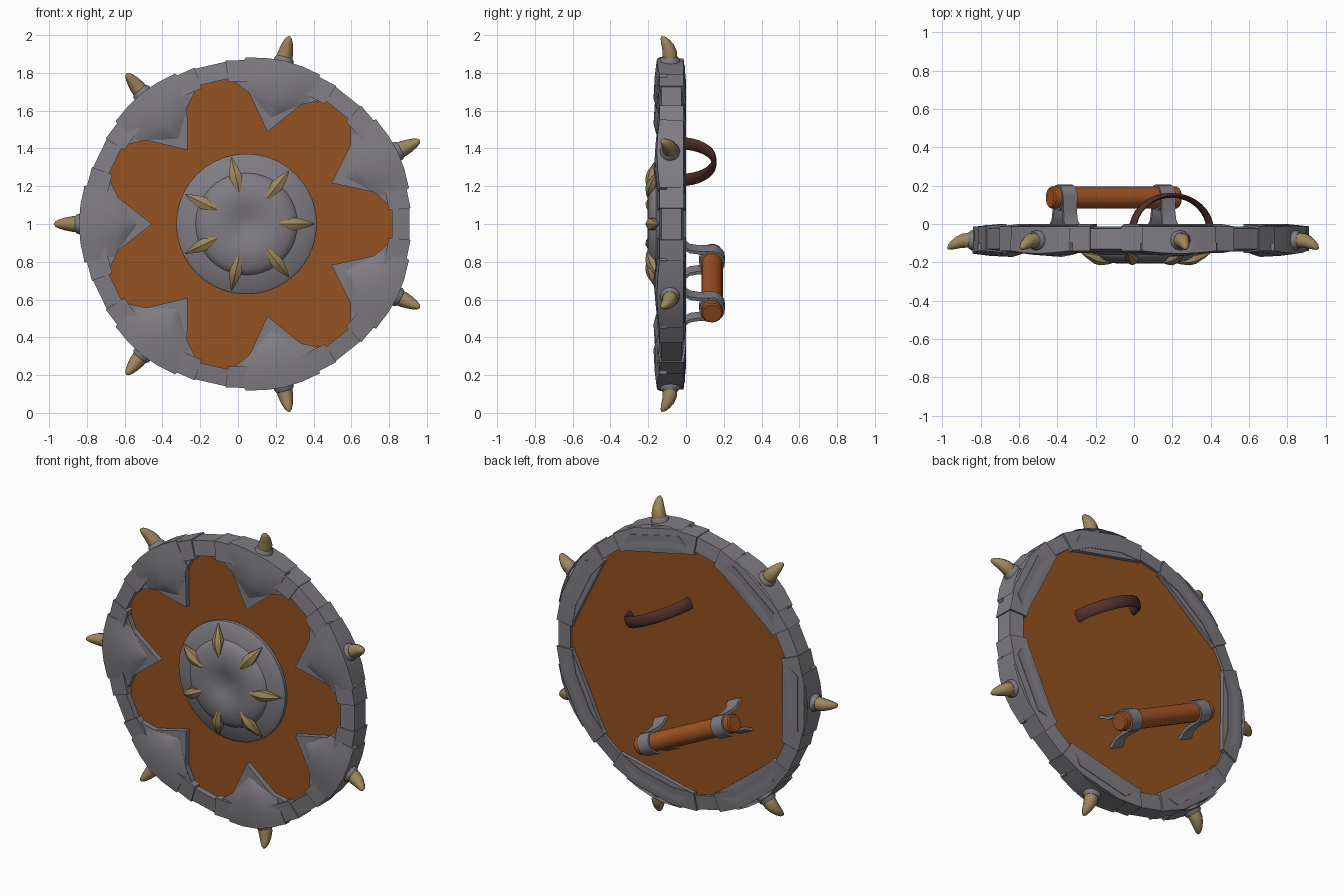
import bpy, bmesh, math
from mathutils import Vector, Matrix

if "Cube" in bpy.data.objects:
    bpy.data.objects.remove(bpy.data.objects["Cube"])

CX, CZ, N = 0.045, 1.0, 7
STEP = 360 / N


def material(name, rgb):
    m = bpy.data.materials.new(name)
    m.diffuse_color = (*rgb, 1)
    m.use_nodes = True
    m.node_tree.nodes["Principled BSDF"].inputs["Base Color"].default_value = m.diffuse_color
    return m


STEEL = material("grey_steel", (0.215, 0.205, 0.225))
WOOD = material("brown_wood", (0.30, 0.085, 0.015))
GRIP = material("orange_wood", (0.34, 0.085, 0.018))
HORN = material("tan_horn", (0.34, 0.24, 0.11))
LEATHER = material("dark_leather", (0.085, 0.03, 0.026))


def pol(r, deg, y):
    a = math.radians(deg)
    return Vector((CX + r * math.cos(a), y, CZ + r * math.sin(a)))


def build(name, verts, faces, mat, smooth=None):
    bm = bmesh.new()
    vs = [bm.verts.new(v) for v in verts]
    for f in faces:
        bm.faces.new([vs[i] for i in f])
    bmesh.ops.remove_doubles(bm, verts=bm.verts, dist=1e-5)
    bmesh.ops.recalc_face_normals(bm, faces=bm.faces)
    me = bpy.data.meshes.new(name)
    bm.to_mesh(me)
    bm.free()
    me.materials.append(mat)
    ob = bpy.data.objects.new(name, me)
    bpy.context.collection.objects.link(ob)
    if smooth:
        bpy.ops.object.select_all(action='DESELECT')
        ob.select_set(True)
        bpy.context.view_layer.objects.active = ob
        bpy.ops.object.shade_smooth_by_angle(angle=math.radians(smooth))
    return ob


def loft(name, rings, mat, smooth=None, closed=False):
    """Skin a list of equal-length rings, capping the ends unless closed."""
    n, m = len(rings[0]), len(rings)
    verts = [v for r in rings for v in r]
    faces = []
    for i in range(m if closed else m - 1):
        j = (i + 1) % m
        for k in range(n):
            l = (k + 1) % n
            faces.append((i * n + k, i * n + l, j * n + l, j * n + k))
    if not closed:
        faces += [tuple(range(n)), tuple(range((m - 1) * n, m * n))]
    return build(name, verts, faces, mat, smooth)


def circle(c, u, v, ru, rv, n):
    return [c + u * ru * math.cos(2 * math.pi * k / n) + v * rv * math.sin(2 * math.pi * k / n)
            for k in range(n)]


def arc_block(name, angles, r_in, r_out, y0, y1):
    """Rim piece: rectangular section swept through the given angles."""
    loft(name, [[pol(r_in, a, y0), pol(r_out, a, y0 + 0.012), pol(r_out, a, y1 - 0.012),
                 pol(r_in, a, y1)] for a in angles], STEEL)


Y = Vector((0, 1, 0))

# wooden board
loft("board", [[pol(0.80, k * 7.5, y) for k in range(48)] for y in (-0.105, -0.03)], WOOD)

# domed boss with a dent in the middle
profile = [(0.372, -0.10), (0.372, -0.125), (0.355, -0.137), (0.27, -0.158), (0.262, -0.172),
           (0.235, -0.188), (0.19, -0.201), (0.14, -0.205), (0.09, -0.195), (0.045, -0.183), (0.012, -0.178)]
loft("boss", [[pol(r, k * 9, y) for k in range(40)] for r, y in profile], STEEL, 35)

for i in range(N):
    a = 180 + i * STEP          # plate direction
    g = i * STEP                # direction between plates

    # rim sections
    arc_block(f"rim_link_{i}", [g - 8, g - 5.6, g + 5.6, g + 8], 0.775, 0.866, -0.143, -0.012)
    arc_block(f"rim_band_{i}", [a - 20.2, a - 9, a + 9, a + 20.2], 0.757, 0.872, -0.152, 0.0)
    # straight inner lip on the back
    pts = [(0.76, -20), (0.74, -14), (0.735, 14), (0.76, 20), (0.84, 12), (0.84, -12)]
    loft(f"rim_back_lip_{i}", [[pol(r, a + d, y) for r, d in pts] for y in (-0.045, -0.004)], STEEL)

    rad = Vector((math.cos(math.radians(a)), 0, math.sin(math.radians(a))))
    tan = rad.cross(Y)
    mid = Vector((CX, 0, CZ))

    # flat pointed border under each plate
    pts = [(0.86, -0.20), (0.725, -0.238), (0.68, -0.165), (0.50, 0), (0.68, 0.165), (0.725, 0.238), (0.86, 0.20)]
    pts = [(r, w if abs(w) != 0.165 else w * 0.85) for r, w in pts]
    loft(f"plate_border_{i}", [[mid + rad * r + tan * w + Y * y for r, w in pts]
                               for y in (-0.138, -0.10)], STEEL)

    # bulging pointed plate, wrapped over the rim
    rows = [(0.872, 0.195, -0.012, -0.012), (0.876, 0.20, -0.14, -0.155), (0.80, 0.192, -0.15, -0.166),
            (0.70, 0.172, -0.139, -0.172), (0.64, 0.085, -0.139, -0.160), (0.58, 0.004, -0.137, -0.139)]
    verts, faces = [], []
    for r, w, ye, yc in rows:
        for t in (-1, -0.5, 0, 0.5, 1):
            bulge = 1 - abs(t) ** 1.5
            rr = r + (0.012 * bulge if r > 0.85 else 0) - (0.02 * (1 - abs(t)) if r == 0.70 else 0)
            if r > 0.85:
                rr -= 0.018 * t * t
            verts.append(mid + rad * rr + tan * w * t + Y * (ye + (yc - ye) * bulge))
    for p in range(len(rows) - 1):
        for q in range(4):
            faces.append((p * 5 + q, p * 5 + q + 1, p * 5 + q + 6, p * 5 + q + 5))
    # skirt down to the border
    edge = [p * 5 for p in range(1, 6)] + [27, 28] + [p * 5 + 4 for p in range(5, 0, -1)]
    base = len(verts)
    verts += [Vector((verts[e].x, -0.125, verts[e].z)) for e in edge]
    for k in range(len(edge) - 1):
        if edge[k] != edge[k + 1]:
            faces.append((edge[k], edge[k + 1], base + k + 1, base + k))
    build(f"plate_{i}", verts, faces, STEEL, 32)

    # horn collar and curved horn
    c = mid + Y * -0.085
    loft(f"horn_collar_{i}", [circle(c + rad * r, tan, Y, s, s, 12)
                              for r, s in ((0.85, 0.055), (0.895, 0.052), (0.908, 0.042))], STEEL, 40)
    path = [(0.89, 0, 0.042), (0.925, -0.001, 0.041), (0.96, -0.010, 0.034),
            (0.99, -0.024, 0.025), (1.01, -0.036, 0.015), (1.018, -0.042, 0.005)]
    loft(f"rim_horn_{i}", [circle(c + rad * r + Y * y, tan, (Y + rad * 0.35).normalized(), s, s, 10)
                           for r, y, s in path], HORN, 60)

    # small tooth lying on the boss
    rad = Vector((math.cos(math.radians(g)), 0, math.sin(math.radians(g))))
    tan = rad.cross(Y)
    path = [(0.165, -0.198, 0.004), (0.20, -0.194, 0.02), (0.25, -0.184, 0.037),
            (0.28, -0.178, 0.034), (0.325, -0.162, 0.018), (0.36, -0.145, 0.003)]
    loft(f"boss_tooth_{i}", [circle(mid + rad * r + Y * y, Y, tan, s * 0.85, s, 6)
                             for r, y, s in path], HORN, 25)

# grip bar, tilted across the back
tilt = math.radians(25.7)
ax = Vector((math.cos(tilt), 0, -math.sin(tilt)))
up = Vector((math.sin(tilt), 0, math.cos(tilt)))
gc = Vector((-0.105, 0.138, 0.687))
loft("grip_bar", [circle(gc + ax * t, up, Y, s, s, 16) for t, s in
                  ((-0.37, 0.05), (-0.362, 0.057), (0.362, 0.057), (0.37, 0.05))], GRIP, 35)

# brackets: a ring on the bar with two flared legs
for i, t in enumerate((-0.285, 0.285)):
    c = gc + ax * t
    rings = []
    for s, o in ((0.055, -0.042), (0.068, -0.042), (0.068, 0.042), (0.055, 0.042)):
        rings.append(circle(c + ax * o, up, Y, s, s, 20))
    loft(f"bracket_ring_{i}", rings, STEEL, 35, closed=True)
    for sgn in (-1, 1):
        sect = []
        for y, off, hw in ((0.15, 0.060, 0.042), (0.07, 0.058, 0.038), (0.02, 0.066, 0.04),
                           (-0.005, 0.085, 0.045), (-0.035, 0.095, 0.05)):
            p = Vector((c.x, y, c.z)) + up * off * sgn
            sect.append([p + ax * u * hw + up * v * 0.009 for u, v in ((-1, -1), (1, -1), (1, 1), (-1, 1))])
        loft(f"bracket_leg_{i}_{'low' if sgn < 0 else 'high'}", sect, STEEL, 40)

# leather arm strap arching over the back
sc = Vector((0.195, -0.035, 0)) + Vector((0, 0, 1.33))
rings = []
for k in range(17):
    th = math.pi * k / 16
    ca, sa = math.cos(th), math.sin(th)
    p = sc - ax * 0.225 * ca + Y * 0.185 * sa
    nrm = (-ax * ca / 0.225 + Y * sa / 0.185).normalized()
    rings.append(circle(p, up, nrm, 0.036, 0.013, 10))
loft("arm_strap", rings, LEATHER, 50)
